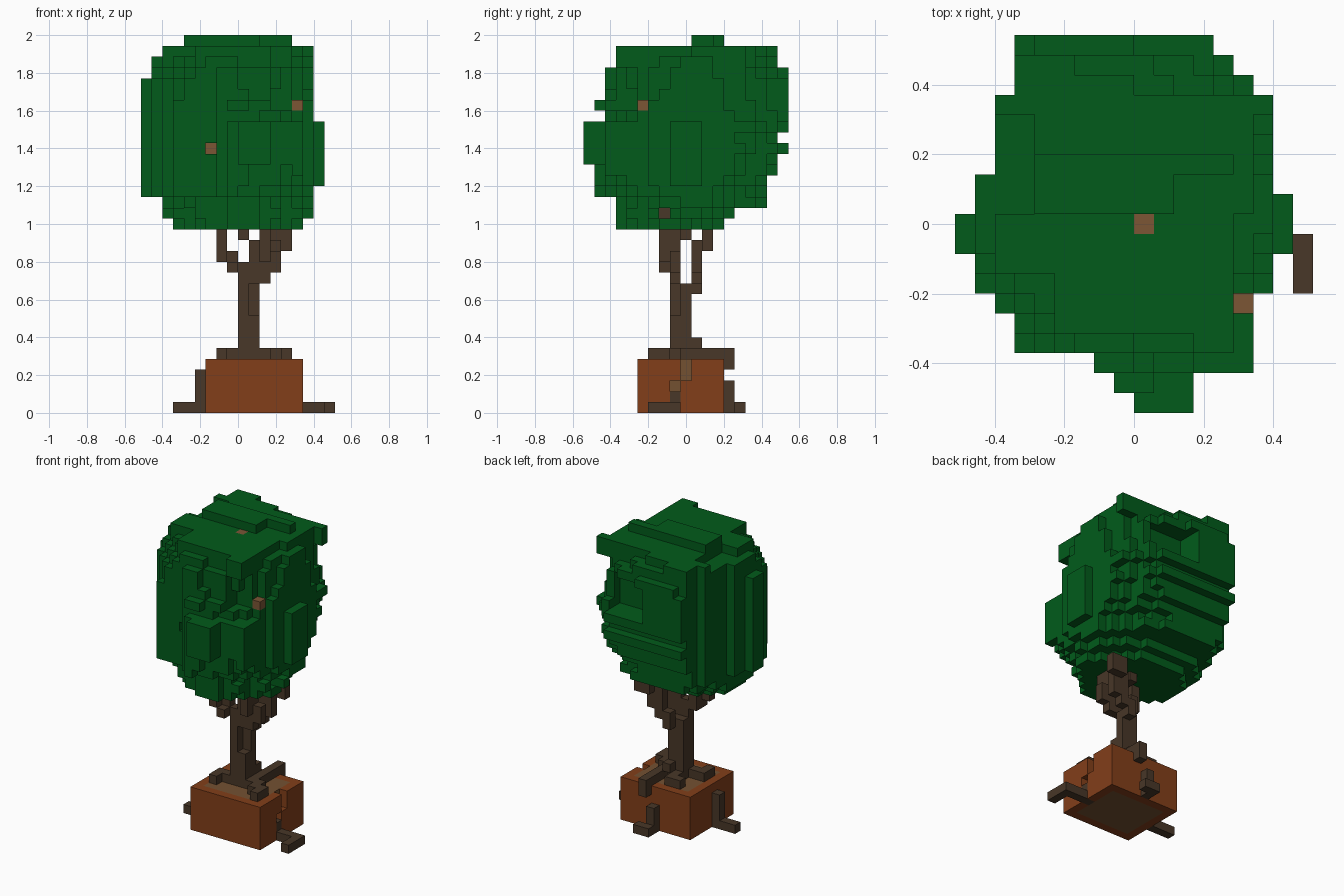
import bpy, bmesh, math, random
from mathutils import Vector

random.seed(11)
UNIT = 2 / 35                       # edge of one block
ORIGIN = Vector((-9, -9.5, 0))      # block corner that centres the model


def material(name, colour):
    mat = bpy.data.materials.new(name)
    mat.use_nodes = True
    mat.diffuse_color = (*colour, 1)
    mat.node_tree.nodes["Principled BSDF"].inputs["Base Color"].default_value = (*colour, 1)
    return mat


def box(x, y, z):
    """Set of cells in inclusive ranges; a plain number means a single cell."""
    spans = [(s, s) if isinstance(s, int) else s for s in (x, y, z)]
    rx, ry, rz = [range(a, b + 1) for a, b in spans]
    return {(i, j, k) for i in rx for j in ry for k in rz}


def union(*boxes):
    return set().union(*(box(*b) for b in boxes))


def build(name, cells, mat):
    """Skin a set of cells with its exposed faces only, merging flat areas."""
    bm = bmesh.new()
    for cell in cells:
        for axis in range(3):
            for side in (0, 1):
                step = Vector((0, 0, 0))
                step[axis] = 2 * side - 1
                if tuple(int(c + s) for c, s in zip(cell, step)) in cells:
                    continue
                u, v = (axis + 1) % 3, (axis + 2) % 3
                corners = []
                for du, dv in ((0, 0), (1, 0), (1, 1), (0, 1)):
                    p = Vector(cell)
                    p[axis] += side
                    p[u] += du
                    p[v] += dv
                    corners.append(bm.verts.new((p + ORIGIN) * UNIT))
                if not side:
                    corners.reverse()
                bm.faces.new(corners)
    bmesh.ops.remove_doubles(bm, verts=bm.verts[:], dist=UNIT / 50)
    bmesh.ops.dissolve_limit(bm, angle_limit=0.01, verts=bm.verts[:], edges=bm.edges[:])
    mesh = bpy.data.meshes.new(name)
    bm.to_mesh(mesh)
    bm.free()
    mesh.materials.append(mat)
    obj = bpy.data.objects.new(name, mesh)
    bpy.context.collection.objects.link(obj)
    return obj


def expand(rows, end):
    """Turn (start, values...) rows into one entry for every index."""
    table = {}
    for row, nxt in zip(rows, rows[1:] + [(end,)]):
        for n in range(row[0], nxt[0]):
            table[n] = row[1:]
    return table


cube = bpy.data.objects.get("Cube")
if cube:
    bpy.data.objects.remove(cube)

leaf_green = material("leaf green", (0.0005, 0.105, 0.011))
bark_brown = material("bark brown", (0.065, 0.038, 0.021))
clay = material("clay orange", (0.225, 0.049, 0.010))
earth = material("earth tan", (0.175, 0.083, 0.031))
cut_wood = material("cut wood tan", (0.2, 0.093, 0.036))

# Crown: x and y extents of each layer, and x extents of each row from above
layers = expand([
    (17, 3, 15, 3, 13), (18, 2, 16, 3, 14), (19, 2, 16, 3, 17), (20, 0, 16, 1, 17),
    (21, 0, 17, 1, 17), (22, 0, 17, 1, 18), (23, 0, 17, 0, 18), (24, 0, 17, 0, 19),
    (25, 0, 17, 0, 18), (26, 0, 17, 0, 19), (27, 0, 16, 2, 19), (28, 0, 16, 1, 19),
    (29, 0, 16, 2, 19), (31, 1, 16, 2, 19), (32, 1, 16, 3, 18)], 33)
rows = expand([
    (0, 9, 12), (1, 8, 12), (2, 7, 15), (3, 3, 15), (5, 2, 15), (6, 1, 16), (8, 0, 17),
    (10, 1, 17), (11, 1, 16), (12, 2, 16), (16, 3, 16), (17, 3, 15), (18, 3, 13)], 19)
plateau = expand([(3, 12, 14), (4, 5, 14), (7, 2, 14), (10, 4, 15), (15, 2, 16),
                  (16, 3, 9), (17, 3, 6)], 18)

# Each layer is a rounded outline whose edge steps in and out like clumps;
# corners draw in towards the top and bottom, least at the back right
ragged = {(a, b): random.uniform(0.9, 1.2) for a in range(-9, 10) for b in range(12)}
crown = set()
for k, (x0, x1, y0, y1) in layers.items():
    height = (k - 25.5) / 9
    for j in range(y0, y1):
        for i in range(max(x0, rows[j][0]), min(x1, rows[j][1])):
            dx = (2 * i + 1 - x0 - x1) / (x1 - x0)
            dy = (2 * j + 1 - y0 - y1) / (y1 - y0)
            power, taper = (4, 0.5) if dx < 0 < dy else (2.4, 1.5)
            sector = round(math.atan2(dy, dx) * 9 / math.pi)
            reach = abs(dx) ** power + abs(dy) ** power + taper * height ** 2 * abs(dx * dy)
            if reach <= ragged[sector, (k + sector) // 4]:
                crown.add((i, j, k))
for j, (x0, x1) in plateau.items():
    crown |= box((x0, x1 - 1), j, (32, 33))
crown |= box((4, 10), (10, 12), 34) | box((11, 13), 12, 34)

# Hollow in the back of the crown
crown -= box((8, 12), (16, 18), (27, 30))

# Cut branch stubs that show at the crown surface, some set one block deep
crown -= union(((14, 17), (0, 5), (28, 30)), ((12, 13), (0, 4), (28, 29)))
front_pit = min((c for c in crown if (c[0], c[2]) == (6, 24)), key=lambda c: c[1])
twig_pit = max((c for c in crown if c[1:] == (7, 18)), key=lambda c: c[0])
top_stub = max((c for c in crown if c[:2] == (9, 9)), key=lambda c: c[2])
stubs = {(6, front_pit[1] + 1, 24), top_stub, (14, 5, 28)}
twig = {(twig_pit[0] - 1, 7, 18)}
crown -= stubs | twig | {front_pit, twig_pit}
build("crown", crown, leaf_green)
build("branch_stubs", stubs, cut_wood)
build("twig_tip", twig, bark_brown)

# Trunk and the boughs that hold the crown
trunk = union(((9, 10), (8, 9), (5, 11)), (10, 10, 6), ((9, 11), 8, (12, 13)))
build("trunk", trunk - box(10, 8, (9, 11)), bark_brown)
build("left_bough", union((10, 10, (11, 12)), (11, 10, (12, 15)), (12, 10, (13, 15)),
                          ((12, 13), 11, (15, 16))), bark_brown)
build("right_bough", union((8, 8, (13, 14)), (8, 7, 13), (7, 7, (14, 16))), bark_brown)
build("middle_boughs", union((10, 8, (14, 15)), (9, (8, 9), 16), (12, 8, (13, 14)),
                             (11, (7, 8), (14, 16))), bark_brown)

# Open pot, broken on one side, with earth filling it
soil = box((7, 13), (6, 11), (0, 4))
gap = union((14, 9, (3, 4)), (14, 8, (0, 2)))
build("pot", box((6, 14), (5, 12), (0, 4)) - soil - gap, clay)
build("soil", soil, earth)

# Roots over the earth, the rim and the ground
build("top_roots", union((11, (9, 13), 5), (11, 13, 4), ((7, 8), 8, 5), (7, 7, 5),
                         (11, 8, 5), (12, (7, 8), 5), (13, (6, 7), 5),
                         (9, (10, 11), 5), (8, 11, 5)), bark_brown)
build("left_root", union((14, 8, (0, 1)), ((15, 17), 8, 0), (17, (6, 7), 0)), bark_brown)
build("right_root", union((5, 8, (0, 3)), ((3, 4), 8, 0)), bark_brown)
build("back_root", union((10, 13, (0, 2)), ((10, 11), 14, 0)), bark_brown)
